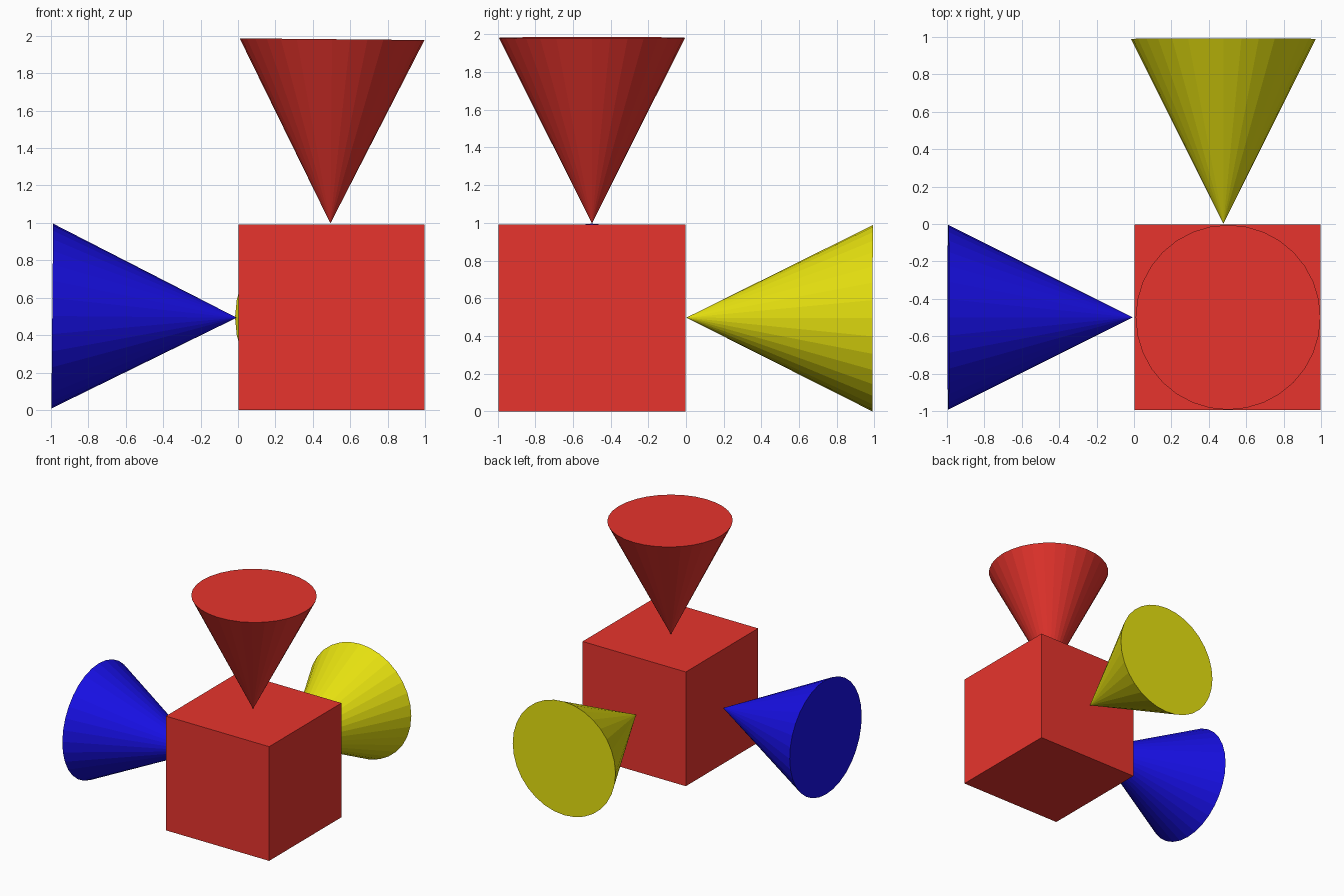
import bpy
from mathutils import Vector

if "Cube" in bpy.data.objects:
    bpy.data.objects.remove(bpy.data.objects["Cube"])


def material(name, rgb):
    m = bpy.data.materials.new(name)
    m.diffuse_color = (*rgb, 1)
    m.use_nodes = True
    m.node_tree.nodes["Principled BSDF"].inputs["Base Color"].default_value = m.diffuse_color
    return m


red = material("red", (0.80, 0.034, 0.026))
blue = material("blue", (0.009, 0.005, 0.80))
yellow = material("yellow", (0.80, 0.76, 0.005))


def cone(name, apex, base, mat, radius=0.494):
    """Flat-faced cone running from its base centre to its apex."""
    apex, base = Vector(apex), Vector(base)
    axis = apex - base
    bpy.ops.mesh.primitive_cone_add(vertices=32, radius1=radius, radius2=0,
                                    depth=axis.length, location=(apex + base) / 2)
    ob = bpy.context.object
    ob.rotation_mode = 'QUATERNION'
    ob.rotation_quaternion = Vector((0, 0, 1)).rotation_difference(axis)
    ob.name = name
    ob.data.materials.append(mat)


# Central cube
bpy.ops.mesh.primitive_cube_add(size=1, location=(0.500, -0.499, 0.496))
cube = bpy.context.object
cube.name = "cube"
cube.scale = (0.992, 0.992, 0.992)
cube.data.materials.append(red)

# Cones touching the top, left and back faces with their tips
cone("top_cone", (0.494, -0.499, 0.997), (0.503, -0.499, 1.982), red)
cone("left_cone", (-0.007, -0.499, 0.493), (-0.993, -0.499, 0.502), blue)
cone("back_cone", (0.478, 0.002, 0.497), (0.478, 0.990, 0.494), yellow)
